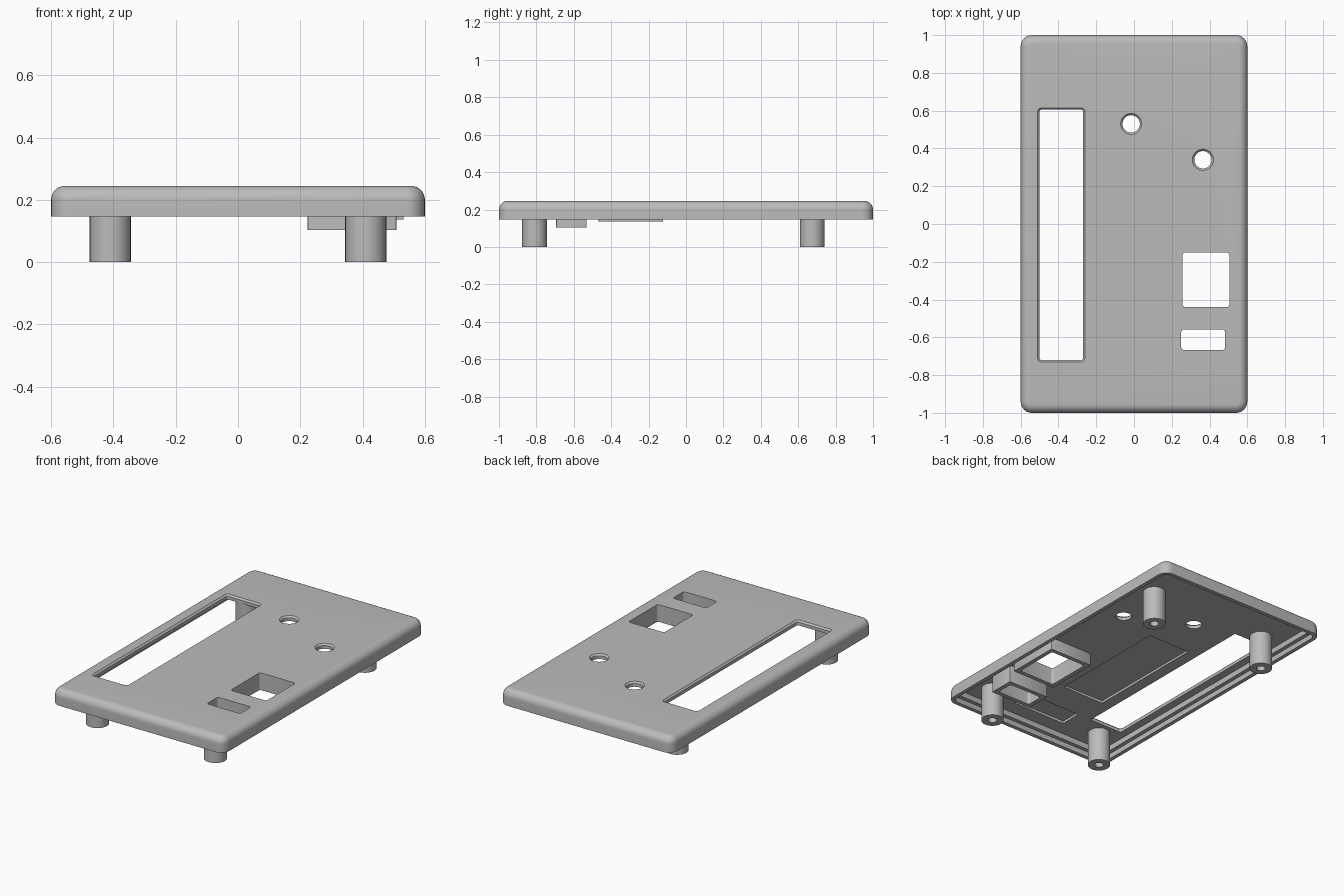
import bpy
import bmesh
from math import cos, sin, pi, radians

if "Cube" in bpy.data.objects:
    bpy.data.objects.remove(bpy.data.objects["Cube"], do_unlink=True)

grey = bpy.data.materials.new("matte grey")
grey.use_nodes = True
COLOUR = (0.5, 0.5, 0.5, 1)
grey.diffuse_color = COLOUR
grey.node_tree.nodes["Principled BSDF"].inputs["Base Color"].default_value = COLOUR

TOP, CEILING, RIM = 0.245, 0.215, 0.147


def outline(cx, cy, hx, hy, r, z, steps):
    """Rounded rectangle (a circle when r equals the half sizes)."""
    points = []
    for i, (sx, sy) in enumerate([(1, 1), (-1, 1), (-1, -1), (1, -1)]):
        for k in range(steps + 1):
            a = (i + k / steps) * pi / 2
            points.append((cx + sx * (hx - r) + r * cos(a),
                           cy + sy * (hy - r) + r * sin(a), z))
    return points


def loft(name, cx, cy, rings, steps=8):
    """Closed solid through rings of (half x, half y, corner radius, z)."""
    bm = bmesh.new()
    loops = [[bm.verts.new(p) for p in outline(cx, cy, *ring, steps)] for ring in rings]
    for a, b in zip(loops, loops[1:]):
        for i in range(len(a)):
            j = (i + 1) % len(a)
            bm.faces.new((a[i], a[j], b[j], b[i]))
    bm.faces.new(loops[0])
    bm.faces.new(loops[-1])
    bmesh.ops.remove_doubles(bm, verts=bm.verts, dist=0.0001)
    bmesh.ops.recalc_face_normals(bm, faces=bm.faces)
    mesh = bpy.data.meshes.new(name)
    bm.to_mesh(mesh)
    bm.free()
    mesh.materials.append(grey)
    obj = bpy.data.objects.new(name, mesh)
    bpy.context.collection.objects.link(obj)
    return obj


def activate(obj):
    bpy.ops.object.select_all(action="DESELECT")
    obj.select_set(True)
    bpy.context.view_layer.objects.active = obj


def cut(target, cutter):
    activate(target)
    mod = target.modifiers.new("cut", "BOOLEAN")
    mod.operation, mod.solver, mod.object = "DIFFERENCE", "EXACT", cutter
    bpy.ops.object.modifier_apply(modifier=mod.name)
    bpy.data.objects.remove(cutter, do_unlink=True)


def box_rings(x0, x1, y0, y1):
    return (x0 + x1) / 2, (y0 + y1) / 2, (x1 - x0) / 2, (y1 - y0) / 2


# Cover shell: ceiling, stepped rim, side walls, rounded top edge
F = 0.045
shell = [(0.55, 0.95, 0.02, CEILING), (0.55, 0.95, 0.02, 0.18),
         (0.575, 0.975, 0.035, 0.18), (0.575, 0.975, 0.035, RIM),
         (0.6, 1, 0.06, RIM)]
for k in range(9):
    a = k / 8 * pi / 2
    inset = F * (1 - cos(a))
    shell.append((0.6 - inset, 1 - inset, 0.06 - inset, TOP - F + F * sin(a)))
cover = loft("cover", 0, 0, shell)
parts = [cover]


# Openings with a chamfered top edge: long slot and two round holes
def chamfered(cx, cy, hx, hy, r):
    c = 0.01
    low = (hx - c, hy - c, r - c)
    return loft("cutter", cx, cy, [(*low, 0.1), (*low, TOP - c),
                                   (hx, hy, r, TOP), (hx, hy, r, 0.3)])


cut(cover, chamfered(*box_rings(-0.51, -0.26, -0.73, 0.615), 0.02))
for x, y in [(-0.015, 0.53), (0.365, 0.34)]:
    cut(cover, chamfered(x, y, 0.056, 0.056, 0.056))

# Shallow recesses in the ceiling
for bounds in [(-0.195, 0.1, -0.525, 0.265), (-0.173, 0.2, -0.855, -0.718)]:
    cx, cy, hx, hy = box_rings(*bounds)
    cut(cover, loft("cutter", cx, cy, [(hx, hy, 0.004, 0.19), (hx, hy, 0.004, 0.23)], 2))

# Windows with collars hanging below
windows = [("square_window_collar", (0.257, 0.505, -0.44, -0.15), 0.137),
           ("small_window_collar", (0.25, 0.482, -0.667, -0.558), 0.104)]
for name, bounds, bottom in windows:
    cx, cy, hx, hy = box_rings(*bounds)
    cut(cover, loft("cutter", cx, cy, [(hx, hy, 0.015, 0), (hx, hy, 0.015, 0.3)], 4))
    w = 0.027
    collar = loft(name, cx, cy, [(hx + w, hy + w, 0.004, bottom),
                                 (hx + w, hy + w, 0.004, CEILING + 0.005)], 2)
    cut(collar, loft("cutter", cx, cy, [(hx, hy, 0.015, 0), (hx, hy, 0.015, 0.3)], 4))
    parts.append(collar)

# Screw posts with blind holes
R, H = 0.066, 0.026
for side, x in [("left", 0.41), ("right", -0.41)]:
    for end, y in [("front", -0.81), ("back", 0.675)]:
        parts.append(loft(f"{end}_{side}_post", x, y, [
            (H, H, H, 0.15), (H, H, H, 0), (R, R, R, 0), (R, R, R, CEILING + 0.005)]))

for obj in parts:
    activate(obj)
    bpy.ops.object.shade_smooth_by_angle(angle=radians(30))
